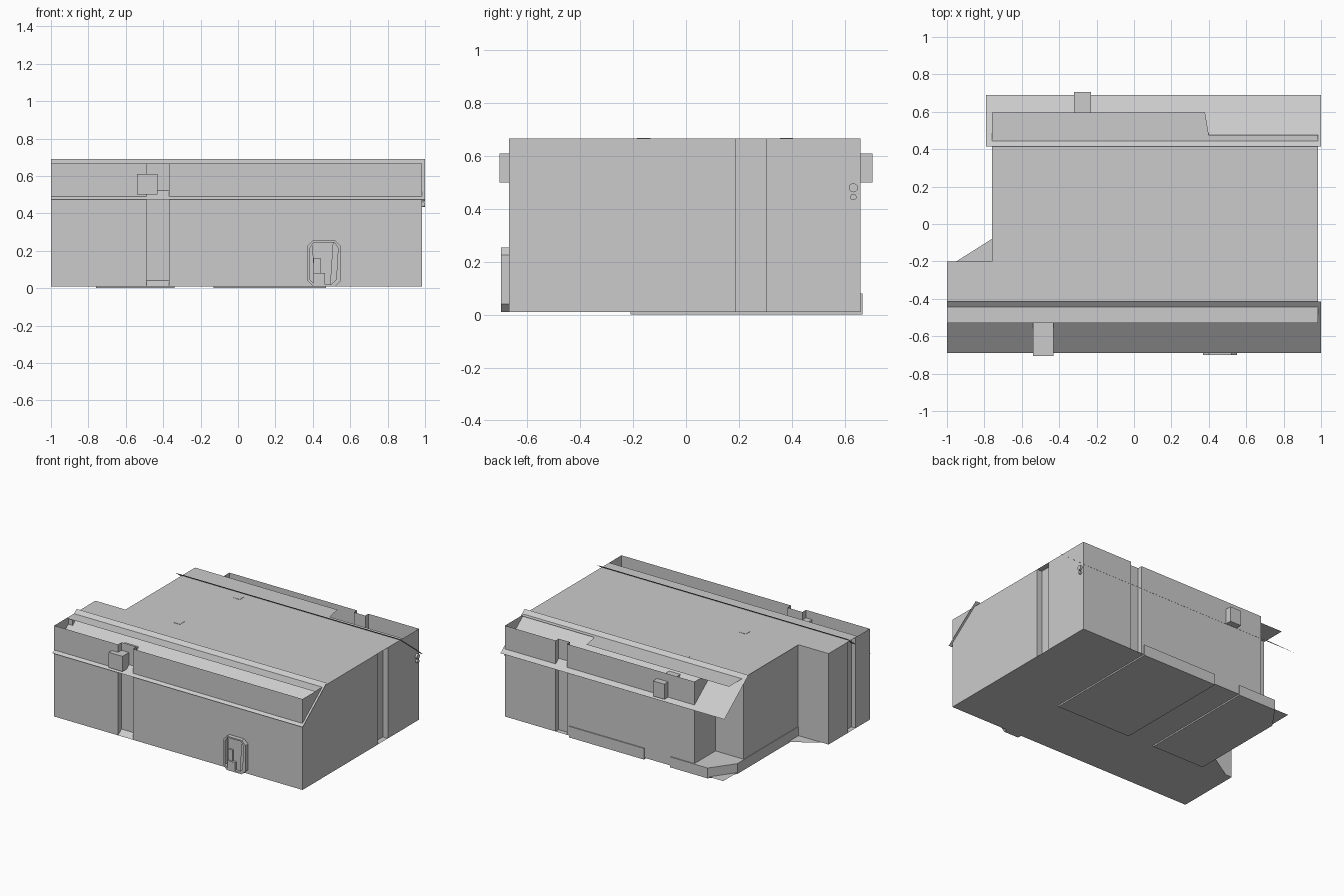
import bpy, bmesh, math

if "Cube" in bpy.data.objects:
    bpy.data.objects.remove(bpy.data.objects["Cube"])


def finish(name, bm):
    mesh = bpy.data.meshes.new(name)
    bm.to_mesh(mesh)
    bm.free()
    ob = bpy.data.objects.new(name, mesh)
    bpy.context.collection.objects.link(ob)
    return ob


def sheet(name, pts):
    """Single flat face from 3D points."""
    bm = bmesh.new()
    bm.faces.new([bm.verts.new(p) for p in pts])
    return finish(name, bm)


def walls(name, outline, z0, z1, cap=False):
    """Upright walls along a closed outline, optionally capped."""
    bm = bmesh.new()
    lo = [bm.verts.new((x, y, z0)) for x, y in outline]
    hi = [bm.verts.new((x, y, z1)) for x, y in outline]
    n = len(outline)
    for i in range(n):
        j = (i + 1) % n
        bm.faces.new((lo[i], lo[j], hi[j], hi[i]))
    if cap:
        bm.faces.new(hi)
        bm.faces.new(lo[::-1])
    return finish(name, bm)


def box(name, x0, x1, y0, y1, z0, z1):
    return walls(name, [(x0, y0), (x1, y0), (x1, y1), (x0, y1)], z0, z1, True)


BASE, TOP = 0.01, 0.667

# Outer walls with a pilaster recess on each side and a notched back corner
walls("outer_walls", [
    (-1, -.67), (-.49, -.67), (-.49, -.63), (-.37, -.63), (-.37, -.67), (.985, -.67),
    (.985, .19), (.945, .19), (.945, .305), (.985, .305), (.985, .66),
    (.58, .66), (.58, .625), (.49, .625), (.49, .66), (-.53, .66),
    (-.53, .42), (-.755, .42), (-.755, -.2), (-1, -.2),
    (-1, -.42), (-.965, -.42), (-.965, -.51), (-1, -.51)], BASE, TOP)

# Flat roof, open behind the front and back parapets
sheet("flat_roof", [(x, y, TOP) for x, y in [
    (-1, -.53), (.985, -.53), (.985, .475), (.40, .475), (.38, .595),
    (-.76, .595), (-.76, -.2), (-1, -.2)]])

# Ground slab
sheet("ground_slab", [(x, y, BASE) for x, y in [
    (-1, -.67), (-1, -.2), (-.95, -.2), (-.76, -.08), (-.76, .66), (.985, .66), (.985, -.67)]])

# Sloped eaves running through both long walls
for name, x0, s in (("front_eave", -1, 1), ("back_eave", -.79, -1)):
    pts = [(x0, -.69 * s, .475), (1, -.69 * s, .475), (1, -.415 * s, .69), (x0, -.415 * s, .69)]
    sheet(name, pts if s > 0 else pts[::-1])

# Low loading platforms along the back
box("loading_platform", -.13, .47, -.21, .667, 0, .08)
walls("corner_platform", [(-.76, -.21), (-.34, -.21), (-.34, .667), (-.64, .667),
                          (-.76, .50)], 0, .075, True)

# Wall brackets
box("front_bracket", -.54, -.43, -.705, -.52, .50, .61)
box("back_bracket", -.32, -.23, .52, .705, .50, .61)

# Sloped foot of the front recess
sheet("recess_foot", [(-.49, -.67, BASE), (-.37, -.67, BASE), (-.37, -.63, .04), (-.49, -.63, .04)])

# Doorway frame: chamfered ring standing out of the front wall
outer = [(.37, .04), (.40, .01), (.52, .01), (.55, .04), (.55, .225), (.52, .255), (.40, .255), (.37, .225)]
inner = [(.385, .045), (.41, .02), (.50, .02), (.525, .045), (.535, .215), (.515, .245), (.405, .245), (.385, .215)]
bm = bmesh.new()
rings = [[bm.verts.new((x, y, z)) for x, z in ring]
         for ring, y in ((outer, -.67), (outer, -.70), (inner, -.70), (inner, -.672))]
for a, b in zip(rings, rings[1:]):
    for i in range(8):
        j = (i + 1) % 8
        bm.faces.new((a[i], a[j], b[j], b[i]))
bmesh.ops.recalc_face_normals(bm, faces=bm.faces)
finish("door_frame", bm)

# Door leaf and steps
sheet("door_leaf", [(.41, -.68, .02), (.495, -.68, .02), (.51, -.68, .245), (.395, -.68, .245)])
box("door_step", .405, .465, -.70, -.67, .012, .08)
box("door_panel", .405, .44, -.69, -.67, .08, .16)

# Round wall fittings on the right side
for name, z, r in (("large_fitting", .48, .017), ("small_fitting", .445, .012)):
    bpy.ops.mesh.primitive_cylinder_add(vertices=16, radius=r, depth=.02,
                                        location=(.989, .633, z), rotation=(0, math.pi / 2, 0))
    bpy.context.object.name = name

# Small roof hatches
for i, (x, y) in enumerate(((-.36, -.16), (-.26, .38))):
    box(f"roof_hatch_{i + 1}", x - .025, x + .025, y - .025, y + .025, TOP - .005, TOP + .002)
